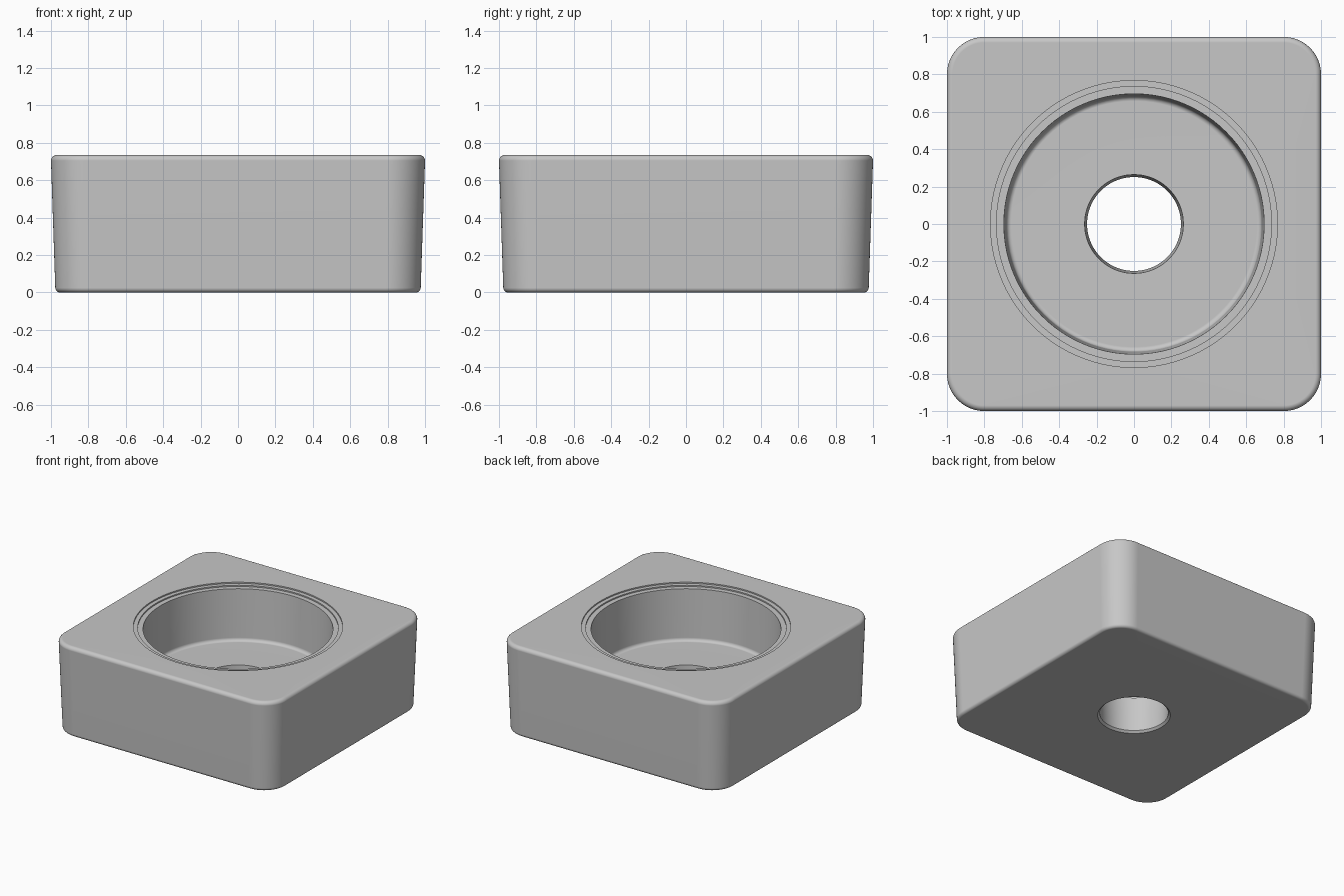
import bpy, bmesh
from math import sin, cos, pi, radians

cube = bpy.data.objects.get("Cube")
if cube:
    bpy.data.objects.remove(cube, do_unlink=True)

ARC = 24            # segments in each corner of the block
N = 4 * (ARC + 1)   # points in every ring
HEIGHT = 0.735
FLOOR = 0.3


def block_ring(half, radius, z):
    """Rounded square ring."""
    pts = []
    for q in range(4):
        mid = radians(45 + 90 * q)
        cx = (half - radius) * (1 if cos(mid) > 0 else -1)
        cy = (half - radius) * (1 if sin(mid) > 0 else -1)
        for k in range(ARC + 1):
            a = (q + k / ARC) * pi / 2
            pts.append((cx + radius * cos(a), cy + radius * sin(a), z))
    return pts


def round_ring(radius, z):
    """Circular ring, its points in step with the block rings."""
    angles = [2 * pi * (i + 0.5) / N for i in range(N)]
    return [(radius * cos(a), radius * sin(a), z) for a in angles]


def fillet(r, steps=5):
    """Quarter circle as (inset, rise) pairs, from flat face to wall."""
    for i in range(steps + 1):
        a = i / steps * pi / 2
        yield r * (1 - sin(a)), r * (1 - cos(a))


rings = []

# tapered outer wall, with rounded lower and upper edges
for inset, rise in fillet(0.025):
    rings.append(block_ring(0.977 - inset, 0.19 - inset, rise))
for inset, rise in reversed(list(fillet(0.03))):
    rings.append(block_ring(1.0 - inset, 0.2 - inset, HEIGHT - rise))

# shallow stepped seat around the opening
for r, z in ((0.767, HEIGHT), (0.767, HEIGHT - 0.01),
             (0.735, HEIGHT - 0.01), (0.735, HEIGHT - 0.02),
             (0.696, HEIGHT - 0.02)):
    rings.append(round_ring(r, z))

# well wall and the fillet down to its floor
for inset, rise in reversed(list(fillet(0.026))):
    rings.append(round_ring(0.683 - inset, FLOOR + rise))

# drain hole with a chamfered lower edge
for r, z in ((0.264, FLOOR), (0.251, 0.016), (0.267, 0)):
    rings.append(round_ring(r, z))

bm = bmesh.new()
loops = [[bm.verts.new(p) for p in ring] for ring in rings]
for low, high in zip(loops, loops[1:] + loops[:1]):
    for i in range(N):
        j = (i + 1) % N
        bm.faces.new((low[i], low[j], high[j], high[i]))
bmesh.ops.recalc_face_normals(bm, faces=bm.faces)

mesh = bpy.data.meshes.new("planter_block")
bm.to_mesh(mesh)
bm.free()
block = bpy.data.objects.new("planter_block", mesh)
bpy.context.collection.objects.link(block)

# plain grey
grey = bpy.data.materials.new("plain_grey")
grey.use_nodes = True
colour = (0.57, 0.57, 0.57, 1)
grey.diffuse_color = colour
grey.node_tree.nodes["Principled BSDF"].inputs["Base Color"].default_value = colour
mesh.materials.append(grey)

# smooth fillets, crisp steps, flat large faces
bpy.ops.object.select_all(action="DESELECT")
block.select_set(True)
bpy.context.view_layer.objects.active = block
bpy.ops.object.shade_smooth_by_angle(angle=radians(30))
weighted = block.modifiers.new("flat_faces", "WEIGHTED_NORMAL")
weighted.keep_sharp = True
